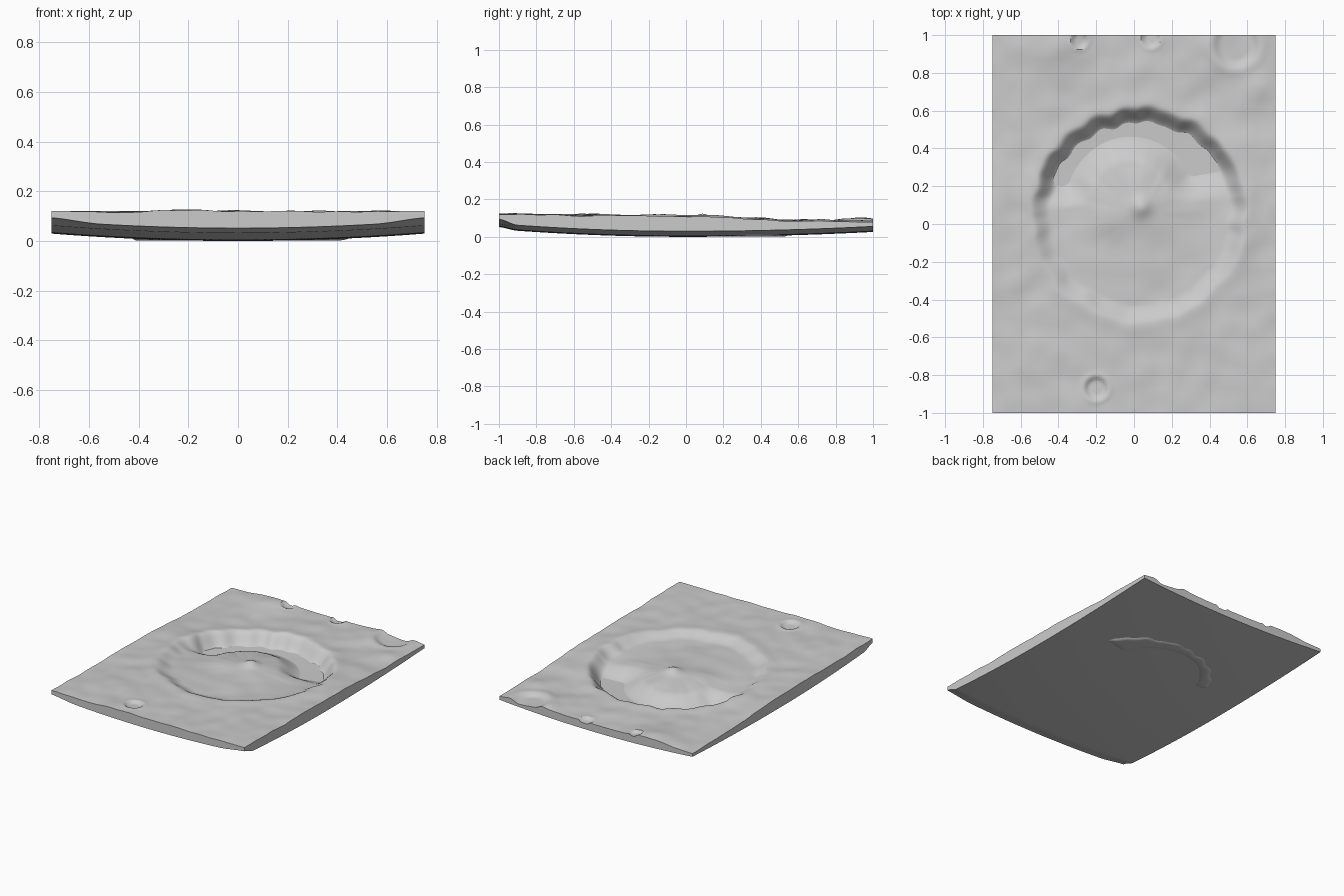
import bpy, bmesh, math
from mathutils import Vector, noise

old = bpy.data.objects.get("Cube")
if old:
    bpy.data.objects.remove(old, do_unlink=True)

rock = bpy.data.materials.new("rock_grey")
rock.use_nodes = True
rock.diffuse_color = (0.6, 0.6, 0.6, 1)
rock.node_tree.nodes["Principled BSDF"].inputs["Base Color"].default_value = (0.6, 0.6, 0.6, 1)


def smooth(a, b, v):
    t = max(0.0, min(1.0, (v - a) / (b - a)))
    return t * t * (3 - 2 * t)


def mix(a, b, t):
    return a + (b - a) * t


def bump(x, y, cx, cy, radius):
    """Soft round mound of height one."""
    return math.exp(-((x - cx) ** 2 + (y - cy) ** 2) / radius ** 2)


# small pits: x, y, radius, depth
PITS = [(-0.2, -0.87, 0.065, 0.014), (0.54, 0.95, 0.13, 0.016),
        (0.09, 0.98, 0.05, 0.012), (-0.29, 0.97, 0.045, 0.012)]
# low mounds: x, y, radius, height
MOUNDS = [(-0.42, 0.95, 0.14, 0.024), (0.45, 0.95, 0.16, 0.016), (0.66, 0.72, 0.1, 0.012),
          (0.55, 0.4, 0.12, 0.012), (-0.1, -0.62, 0.15, 0.006), (0.05, 0.68, 0.2, 0.008)]


def underside(x, y):
    # shallow bowl, turned up a little along the front edge and the front corners
    z = 0.053 * x * x + (0.04 if y < 0 else 0.026) * y * y
    front = smooth(-0.9, -1.0, y) if y < -0.9 else 0
    return z + front * (0.012 + 0.012 * smooth(0.55, 0.75, abs(x)))


def ground(x, y):
    # rolling plain, dropping toward the back
    z = 0.12 - 0.011 * (y + 1) - 0.02 * smooth(0.1, 0.55, y)
    z += 0.007 * noise.noise(Vector((x * 3, y * 3, 4)))
    z += 0.006 * noise.noise(Vector((x * 8, y * 8, 1)))
    for cx, cy, r, h in MOUNDS:
        z += h * bump(x, y, cx, cy, r)
    for cx, cy, r, depth in PITS:
        d = math.hypot(x - cx, y - cy) / r
        z -= depth * (1 - smooth(0.6, 1.0, d))
        z += 0.004 * math.exp(-((d - 1.1) / 0.2) ** 2)

    # large crater: ragged rim, floor falling away from the central peak
    dx, dy = x - 0.03, y - 0.05
    angle = math.atan2(dy, dx)
    ragged = noise.noise(Vector((math.cos(angle) * 5, math.sin(angle) * 5, 7)))
    d = math.hypot(dx, dy) + 0.03 * ragged
    z += 0.006 * math.exp(-((d - 0.58) / 0.05) ** 2)
    floor = mix(0.082, 0.05, smooth(-0.35, 0.35, dy) * smooth(0.1, 0.45, d))
    floor += 0.006 * noise.noise(Vector((x * 7, y * 7, 3)))
    floor += 0.014 * bump(x, y, 0.03, 0.08, 0.17) + 0.025 * bump(x, y, 0.04, 0.09, 0.05)
    floor += 0.012 * bump(x, y, -0.16, 0.03, 0.08)

    # floor slopes down into a crescent that cuts through the slab
    tx, ty = x + 0.02, y - 0.12
    turn = math.degrees(math.atan2(ty, tx))
    if turn < -90:
        turn += 360
    ends = smooth(0, 26, turn) * (1 - smooth(162, 186, turn))
    floor = mix(floor, 0.002, smooth(0.2, 0.37, math.hypot(tx, ty)) * ends)
    z = mix(floor, z, smooth(0.47, 0.575, d))
    return max(z, 0.002)


# slab: terrain sheet above, bowed sheet below, thin walls around the border
bm = bmesh.new()
for _ in range(2):
    bmesh.ops.create_grid(bm, x_segments=120, y_segments=160, size=1)
bm.verts.ensure_lookup_table()
bm.faces.ensure_lookup_table()
half = len(bm.verts) // 2
top, low = bm.verts[:half], bm.verts[half:]
border = [e.link_loops[0] for e in bm.edges if e.is_boundary and e.verts[0].index < half]
pairs = [(l.vert.index, l.link_loop_next.vert.index) for l in border]
bmesh.ops.reverse_faces(bm, faces=bm.faces[len(bm.faces) // 2:])
for a, b in pairs:
    bm.faces.new((top[b], top[a], low[a], low[b]))
for v in top:
    v.co.x *= 0.75
    v.co.z = ground(v.co.x, v.co.y)
for v in low:
    v.co.x *= 0.75
    v.co.z = underside(v.co.x, v.co.y)

mesh = bpy.data.meshes.new("crater_slab")
bm.to_mesh(mesh)
bm.free()
mesh.materials.append(rock)
slab = bpy.data.objects.new("crater_slab", mesh)
bpy.context.collection.objects.link(slab)
bpy.ops.object.select_all(action='DESELECT')
slab.select_set(True)
bpy.context.view_layer.objects.active = slab
bpy.ops.object.shade_smooth_by_angle(angle=math.radians(40))
